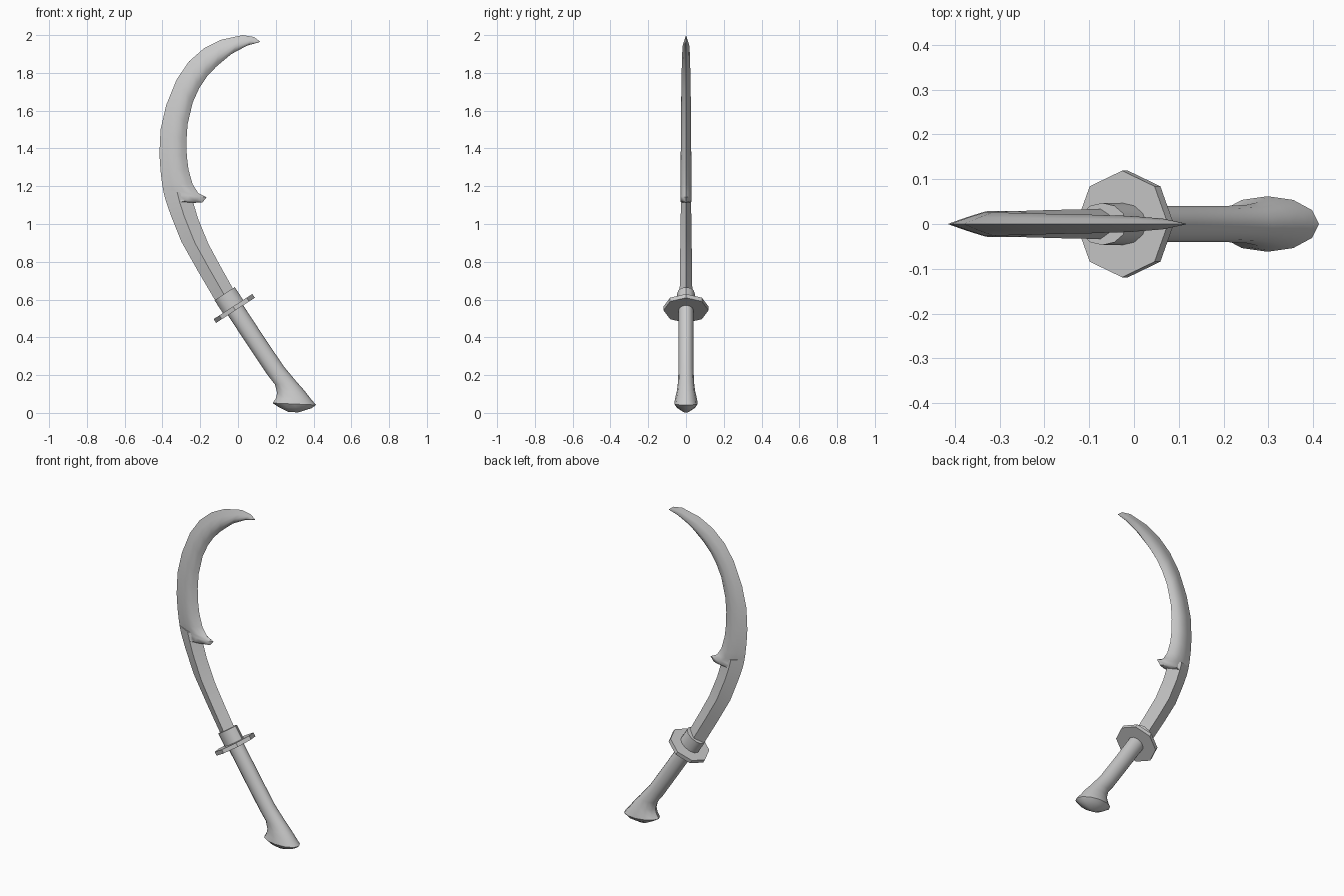
import bpy, bmesh
from math import sin, cos, pi, radians
from mathutils import Vector, Matrix

cube = bpy.data.objects.get("Cube")
if cube:
    bpy.data.objects.remove(cube, do_unlink=True)

steel = bpy.data.materials.new("plain_grey")
steel.use_nodes = True
grey = (0.6, 0.6, 0.6, 1)
steel.diffuse_color = grey
steel.node_tree.nodes["Principled BSDF"].inputs["Base Color"].default_value = grey


def finish(name, bm, angle):
    bmesh.ops.remove_doubles(bm, verts=bm.verts, dist=0.0005)
    bmesh.ops.recalc_face_normals(bm, faces=bm.faces)
    mesh = bpy.data.meshes.new(name)
    bm.to_mesh(mesh)
    bm.free()
    mesh.materials.append(steel)
    obj = bpy.data.objects.new(name, mesh)
    bpy.context.collection.objects.link(obj)
    bpy.ops.object.select_all(action='DESELECT')
    obj.select_set(True)
    bpy.context.view_layer.objects.active = obj
    bpy.ops.object.shade_smooth_by_angle(angle=radians(angle))
    return obj


def loft(name, rings, angle=35):
    """Skin a list of equal-length rings and cap both ends."""
    bm = bmesh.new()
    loops = [[bm.verts.new(p) for p in ring] for ring in rings]
    n = len(loops[0])
    for a, b in zip(loops, loops[1:]):
        for i in range(n):
            j = (i + 1) % n
            bm.faces.new((a[i], a[j], b[j], b[i]))
    bm.faces.new(loops[0])
    bm.faces.new(loops[-1])
    return finish(name, bm, angle)


def blade_ring(outer, inner, profile):
    """Cross-section from cutting edge to inner edge; profile = (fraction, half thickness)."""
    o, i = Vector((outer[0], 0, outer[1])), Vector((inner[0], 0, inner[1]))
    front = [o.lerp(i, t) - Vector((0, h, 0)) for t, h in profile]
    back = [Vector((p.x, -p.y, p.z)) for p in reversed(front)]
    return [o] + front + [i] + back


# Hooked upper blade with a barb: outer edge, inner edge, half thickness
upper = [
    ((.116, 1.966), (.115, 1.963), .001),
    ((.085, 1.99), (.05, 1.945), .012),
    ((.025, 2.0), (-.035, 1.90), .018),
    ((-.09, 1.975), (-.115, 1.833), .021),
    ((-.18, 1.93), (-.165, 1.78), .022),
    ((-.26, 1.86), (-.205, 1.72), .024),
    ((-.325, 1.765), (-.24, 1.643), .025),
    ((-.38, 1.63), (-.267, 1.527), .026),
    ((-.41, 1.5), (-.273, 1.44), .027),
    ((-.416, 1.37), (-.271, 1.36), .028),
    ((-.410, 1.28), (-.262, 1.288), .029),
    ((-.402, 1.215), (-.24, 1.21), .029),
    ((-.397, 1.185), (-.21, 1.163), .029),
    ((-.392, 1.16), (-.166, 1.142), .029),
    ((-.387, 1.14), (-.188, 1.114), .029),
    ((-.383, 1.125), (-.235, 1.112), .028),
]
loft("upper_blade", [blade_ring(o, i, [(.3, h * .55), (.58, h), (.82, h * .65)])
                     for o, i, h in upper], 50)

# Lower blade with a long bevel on its inner side
lower = [
    ((-.395, 1.18), (-.25, 1.16), .027),
    ((-.383, 1.125), (-.238, 1.118), .027),
    ((-.357, 1.05), (-.212, 1.03), .028),
    ((-.30, .907), (-.157, .895), .030),
    ((-.214, .754), (-.095, .78), .032),
    ((-.10, .56), (.0, .61), .034),
]
loft("lower_blade", [blade_ring(o, i, [(.5, h)]) for o, i, h in lower], 20)

# Collar and eight-sided guard, tilted with the grip
tilt = Matrix.Rotation(radians(-33), 4, 'Y')


def tilted_disc(name, sides, along, depth, rx, ry, angle):
    bm = bmesh.new()
    bmesh.ops.create_cone(bm, cap_ends=True, segments=sides, radius1=1, radius2=1, depth=1)
    place = Matrix.Translation((-.02, 0, .553)) @ tilt @ Matrix.Translation((0, 0, along))
    bm.transform(place @ Matrix.Diagonal((rx, ry, depth, 1)))
    return finish(name, bm, angle)


tilted_disc("guard", 8, 0, .024, .122, .119, 30)
tilted_disc("collar", 12, .048, .09, .064, .047, 40)

# Oval grip flaring into the pommel: left point, right point, half depth
grip = [
    ((-.066, .535), (.014, .59), .040),
    ((.06, .345), (.142, .395), .040),
    ((.157, .20), (.243, .245), .040),
    ((.196, .15), (.31, .165), .043),
    ((.207, .105), (.350, .120), .049),
    ((.20, .076), (.385, .075), .058),
    ((.183, .052), (.413, .042), .062),
    ((.22, .028), (.39, .025), .048),
    ((.27, .004), (.32, .003), .012),
]
rings = []
for left, right, depth in grip:
    a, b = Vector((left[0], 0, left[1])), Vector((right[0], 0, right[1]))
    mid, half = (a + b) / 2, (b - a) / 2
    rings.append([mid + half * cos(k * pi / 6) + Vector((0, depth * sin(k * pi / 6), 0))
                  for k in range(12)])
loft("grip_and_pommel", rings, 40)
